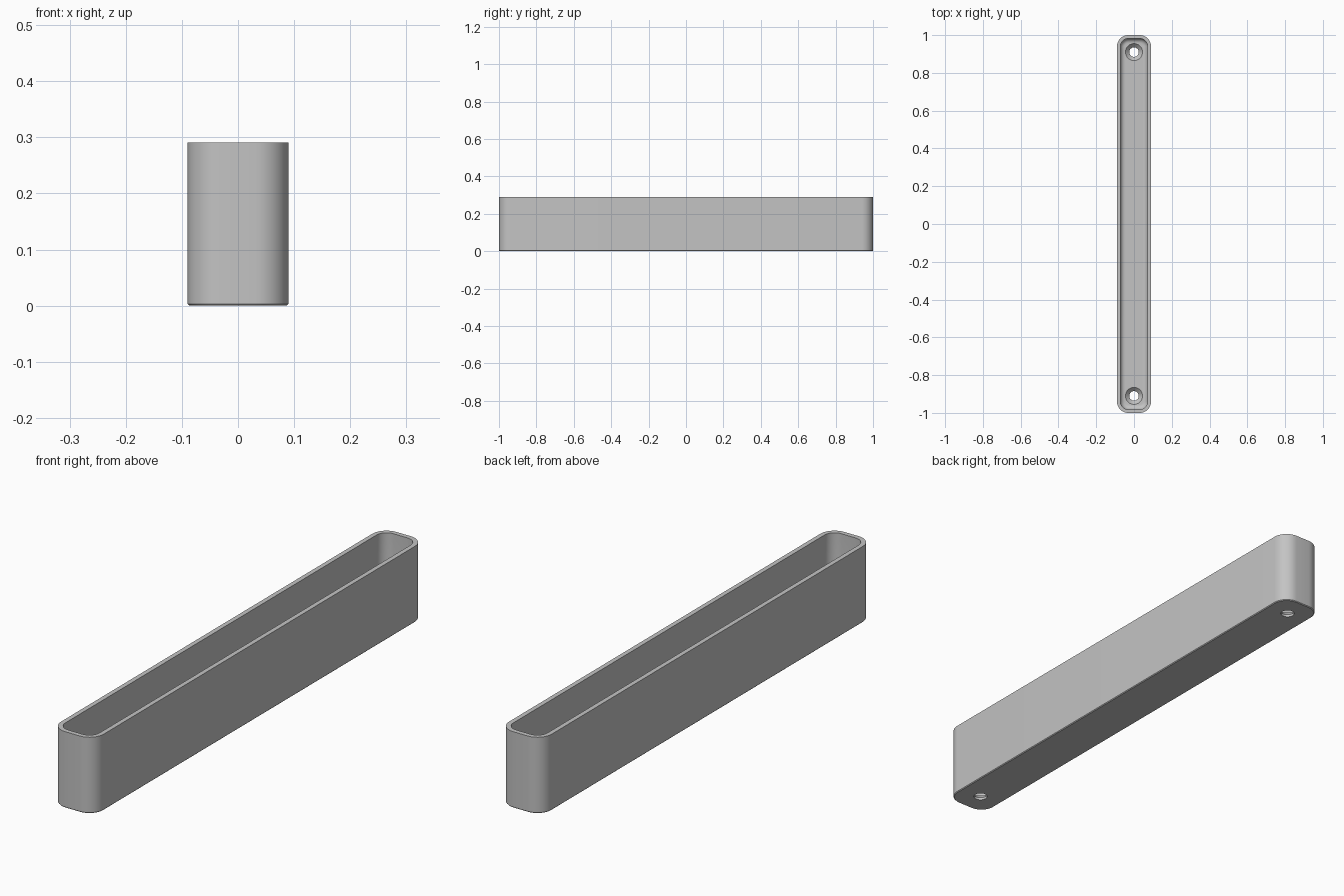
import bpy, bmesh
from math import sin, cos, pi, radians

if "Cube" in bpy.data.objects:
    bpy.data.objects.remove(bpy.data.objects["Cube"])

HALF_X, HALF_Y, HEIGHT = 0.09, 1.0, 0.291
CORNER, WALL, FLOOR, FILLET = 0.06, 0.018, 0.03, 0.025
HOLE_Y, HOLE_R, SINK_R = 0.91, 0.025, 0.045
STEPS = 10

grey = bpy.data.materials.new("light grey")
grey.use_nodes = True
colour = (0.55, 0.55, 0.55, 1)
grey.diffuse_color = colour
grey.node_tree.nodes["Principled BSDF"].inputs["Base Color"].default_value = colour


def rounded_ring(bm, inset, z):
    """Rounded rectangle of vertices, inset from the outer wall."""
    r = max(CORNER - inset, 0.008)
    cx, cy = HALF_X - inset - r, HALF_Y - inset - r
    ring = []
    for q, (sx, sy) in enumerate([(1, 1), (-1, 1), (-1, -1), (1, -1)]):
        for i in range(STEPS + 1):
            a = (q + i / STEPS) * pi / 2
            ring.append(bm.verts.new((sx * cx + r * cos(a), sy * cy + r * sin(a), z)))
    return ring


def circle_ring(bm, y, r, z, n=48):
    return [bm.verts.new((r * cos(2 * pi * i / n), y + r * sin(2 * pi * i / n), z))
            for i in range(n)]


def loft(name, bm, rings):
    """Skin a stack of rings and cap both ends."""
    for a, b in zip(rings, rings[1:]):
        for i in range(len(a)):
            j = (i + 1) % len(a)
            bm.faces.new((a[i], a[j], b[j], b[i]))
    bm.faces.new(rings[0])
    bm.faces.new(rings[-1])
    bmesh.ops.recalc_face_normals(bm, faces=bm.faces)
    mesh = bpy.data.meshes.new(name)
    bm.to_mesh(mesh)
    bm.free()
    mesh.materials.append(grey)
    ob = bpy.data.objects.new(name, mesh)
    bpy.context.collection.objects.link(ob)
    return ob


# Tray body: outer wall, rim, inner wall, filleted floor
bm = bmesh.new()
profile = [(0.003, 0), (0, 0.003), (0, HEIGHT), (WALL, HEIGHT)]
for i in range(7):
    a = i / 6 * pi / 2
    profile.append((WALL + FILLET * (1 - cos(a)), FLOOR + FILLET * (1 - sin(a))))
tray = loft("tray", bm, [rounded_ring(bm, d, z) for d, z in profile])

# Countersunk screw holes
bpy.context.view_layer.objects.active = tray
tray.select_set(True)
for side in (-1, 1):
    bm = bmesh.new()
    sections = [(HOLE_R, -0.02), (HOLE_R, 0.01), (SINK_R, FLOOR), (SINK_R, FLOOR + 0.05)]
    cutter = loft("hole_cutter", bm,
                  [circle_ring(bm, side * HOLE_Y, r, z) for r, z in sections])
    cutter.hide_render = True
    cut = tray.modifiers.new("screw_hole", 'BOOLEAN')
    cut.operation = 'DIFFERENCE'
    cut.solver = 'EXACT'
    cut.object = cutter
    bpy.ops.object.modifier_apply(modifier=cut.name)
    bpy.data.objects.remove(cutter)

bpy.ops.object.shade_smooth_by_angle(angle=radians(30))
